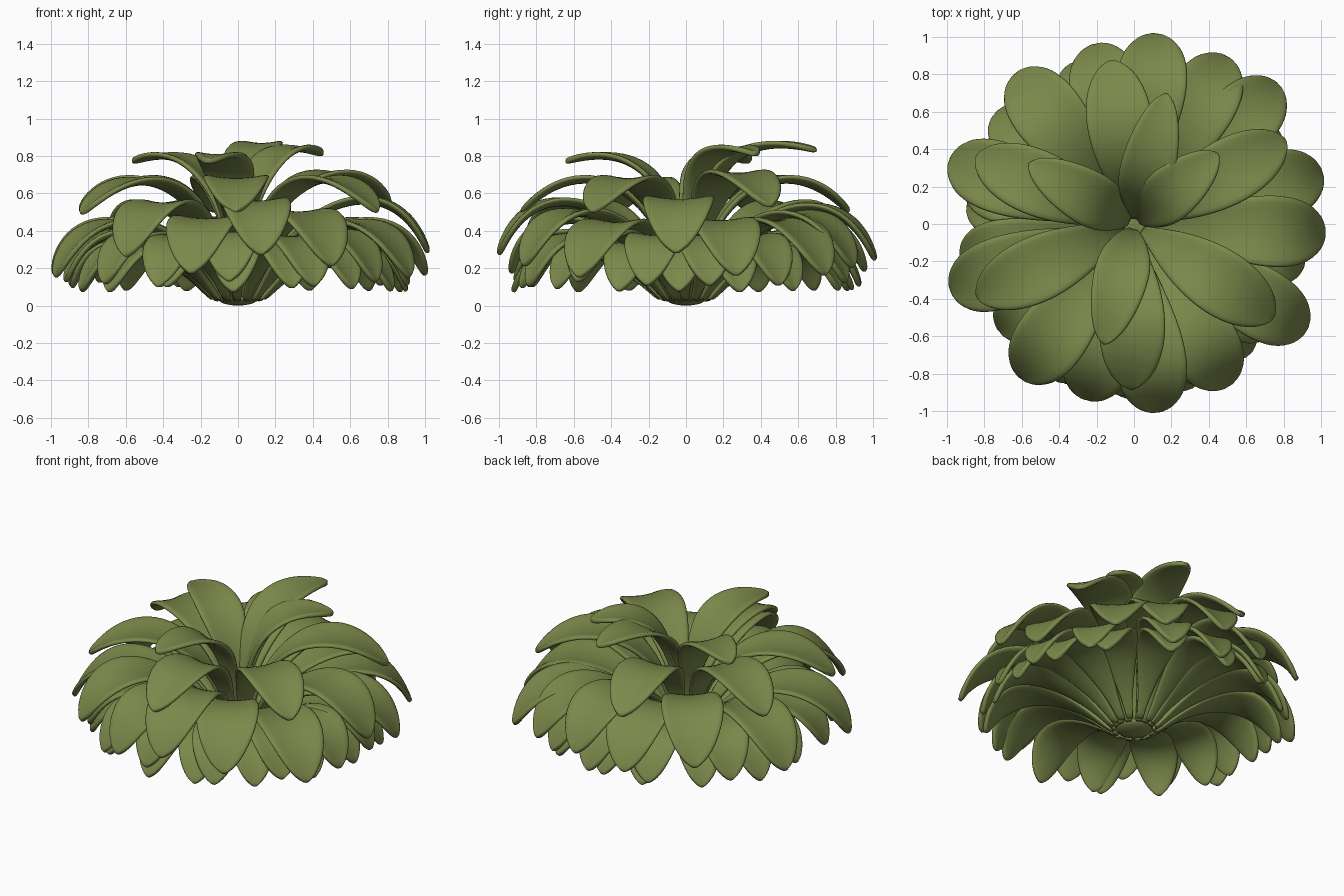
import bpy, bmesh, math, random
from mathutils import Vector, Matrix

if "Cube" in bpy.data.objects:
    bpy.data.objects.remove(bpy.data.objects["Cube"])

random.seed(4)
green = bpy.data.materials.new("olive green")
green.diffuse_color = (0.20, 0.25, 0.07, 1)
green.use_nodes = True
green.node_tree.nodes["Principled BSDF"].inputs["Base Color"].default_value = green.diffuse_color


def bezier(p, t):
    u = 1 - t
    k = (u**3, 3*u*u*t, 3*u*t*t, t**3)
    return Vector((sum(a*q[0] for a, q in zip(k, p)), sum(a*q[1] for a, q in zip(k, p))))


def half_width(t, w, full):
    # narrow stalk, spoon-shaped blade (full width at t = full), rounded tip
    if t < full:
        s = t / full
        return w * (0.13 + 0.87 * s*s*(3 - 2*s))
    return w * max(0.04, max(0.0, 1 - ((t - full) / (1 - full))**2)**0.56)


def leaf(name, path, width, angle, reach=1.0, lift=0.0, full=0.7):
    # arching leaf: a grid swept along a curve in the radius/height plane
    rows, cols = 14, 6
    pts = [path[0]] + [(r * reach, z + lift) for r, z in path[1:]]
    rot = Matrix.Rotation(math.radians(angle), 3, 'Z')
    bm = bmesh.new()
    grid = []
    for i in range(rows + 1):
        t = 1 - (1 - i / rows)**1.4
        p = bezier(pts, t)
        d = (bezier(pts, min(1, t + 0.01)) - bezier(pts, max(0, t - 0.01))).normalized()
        w = half_width(t, width, full)
        row = []
        for j in range(cols + 1):
            v = 2*j/cols - 1
            up = 0.14 * w * (v*v - 0.4)        # shallow channel
            row.append(bm.verts.new(rot @ Vector((p.x - d.y*up, v*w, p.y + d.x*up))))
        grid.append(row)
    for a, b in zip(grid, grid[1:]):
        for j in range(cols):
            bm.faces.new((a[j], b[j], b[j+1], a[j+1]))
    for f in bm.faces:
        f.smooth = True
    me = bpy.data.meshes.new(name)
    bm.to_mesh(me)
    bm.free()
    me.materials.append(green)
    ob = bpy.data.objects.new(name, me)
    bpy.context.collection.objects.link(ob)
    sol = ob.modifiers.new("thickness", 'SOLIDIFY')
    sol.thickness, sol.offset = 0.03, 0
    sub = ob.modifiers.new("smooth", 'SUBSURF')
    sub.levels = sub.render_levels = 1


# heart leaves: angle, reach, lift
heart = [(0.04, 0.05), (0.0, 0.75), (0.30, 0.95), (0.70, 0.83)]
for a, r, l in [(76, 1.03, 0), (40, 0.84, -0.02), (150, 0.93, -0.06), (256, 0.95, -0.06)]:
    leaf("heart_leaf", heart, 0.15, a, r, l, 0.6)

# upper leaves
upper = [(0.06, 0.04), (0.08, 0.60), (0.55, 0.89), (0.90, 0.50)]
for a, r, l in [(98, 0.98, 0), (29, 1.03, 0.03), (157, 1.02, 0), (326, 1.0, 0),
                (205, 1.03, -0.01), (269, 0.98, 0)]:
    leaf("upper_leaf", upper, 0.18, a, r, l)

# middle leaves
middle = [(0.09, 0.03), (0.20, 0.45), (0.80, 0.80), (1.0, 0.24)]
for a, r, l in [(277, 1.01, 0.03), (255, 0.97, -0.07), (234, 1.02, 0.02), (300, 1.0, -0.03),
                (200, 1.04, -0.09), (161, 1.04, -0.08), (328, 1.08, -0.09), (-3, 1.02, 0.04),
                (15, 1.04, -0.08), (44, 1.07, -0.08), (61, 1.02, -0.04), (83, 1.02, 0.0),
                (102, 0.98, -0.06), (128, 1.02, 0.02)]:
    leaf("middle_leaf", middle, 0.195, a, r, l)

# lower leaves and skirt leaves
lower = [(0.11, 0.02), (0.30, 0.30), (0.80, 0.61), (0.95, 0.11)]
for i in range(14):
    leaf("lower_leaf", lower, 0.165, i*360/14 + 10 + random.uniform(-4, 4),
         random.uniform(0.96, 1.0), random.uniform(-0.02, 0.02))
skirt = [(0.13, 0.03), (0.32, 0.23), (0.75, 0.55), (0.91, 0.08)]
for i in range(16):
    leaf("skirt_leaf", skirt, 0.15, i*360/16 - 3 + random.uniform(-3, 3),
         random.uniform(0.97, 1.02), random.uniform(-0.01, 0.02))

# small crown joining the stalks
bpy.ops.mesh.primitive_uv_sphere_add(segments=16, ring_count=8, radius=1, location=(0, 0, 0.04))
crown = bpy.context.object
crown.name = "crown"
crown.scale = (0.11, 0.11, 0.04)
crown.data.materials.append(green)
bpy.ops.object.shade_smooth()
